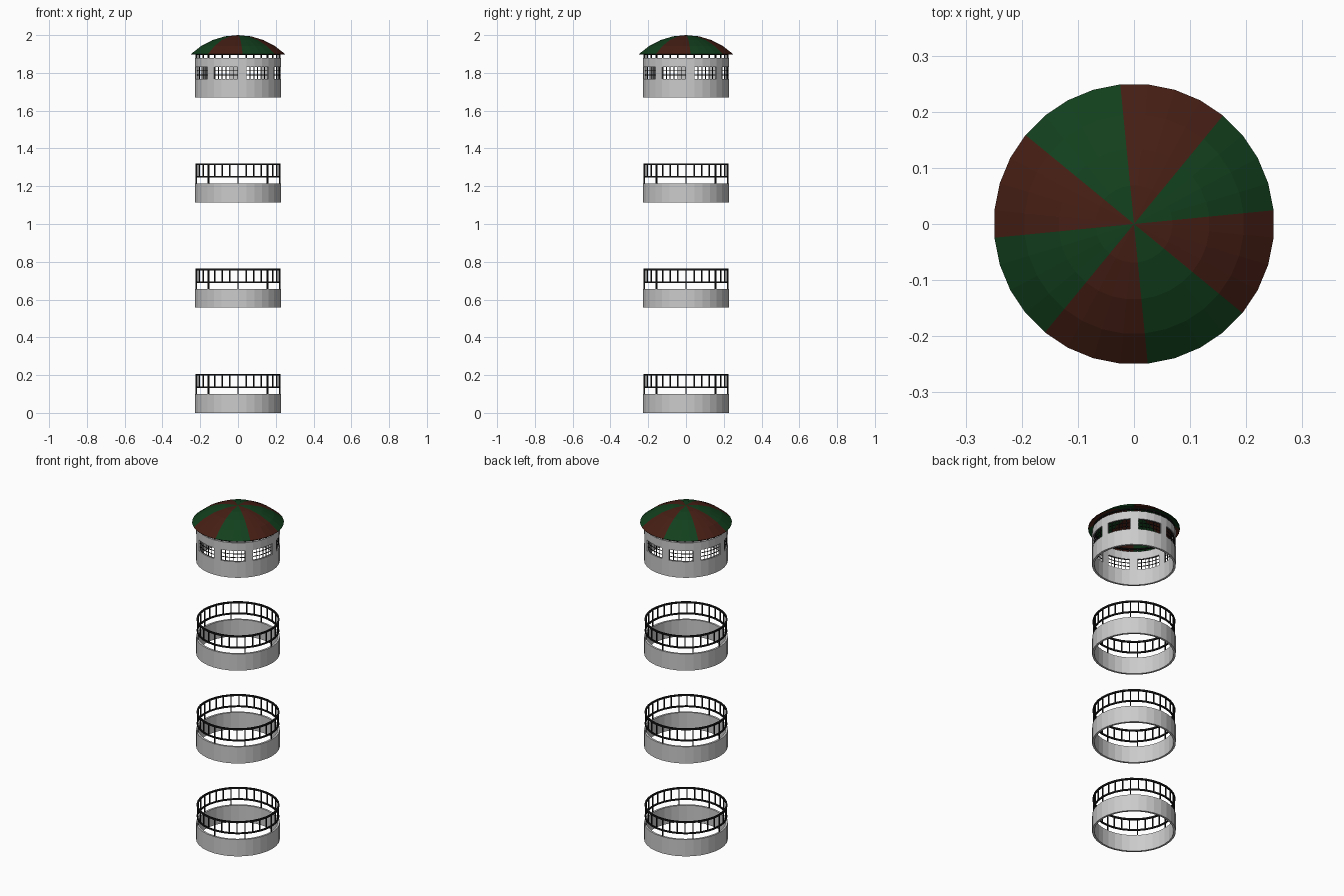
import bpy, bmesh
from math import sin, cos, pi, radians, asin
from mathutils import Matrix, Vector

if "Cube" in bpy.data.objects:
    bpy.data.objects.remove(bpy.data.objects["Cube"])

N = 32                 # sides of every ring
STEP = 2 * pi / N
R_WALL, R_RAIL = 0.228, 0.221
PITCH = 0.557          # storey spacing


def material(name, rgb):
    m = bpy.data.materials.new(name)
    m.diffuse_color = (*rgb, 1)
    m.use_nodes = True
    m.node_tree.nodes["Principled BSDF"].inputs["Base Color"].default_value = m.diffuse_color
    return m


IRON = material("black_iron", (0.01, 0.01, 0.01))
GREEN = material("roof_green", (0.006, 0.05, 0.012))
RED = material("roof_red", (0.06, 0.013, 0.007))


def finish(name, bm, mats=()):
    me = bpy.data.meshes.new(name)
    bm.to_mesh(me)
    bm.free()
    for m in mats:
        me.materials.append(m)
    ob = bpy.data.objects.new(name, me)
    bpy.context.collection.objects.link(ob)
    return ob


def polar(r, a, z):
    return Vector((r * cos(a), r * sin(a), z))


def wall(name, levels, is_hole=lambda seg, row: False):
    """Hollow faceted drum, with optional openings."""
    bm = bmesh.new()
    rows = [[bm.verts.new(polar(R_WALL, i * STEP, z)) for i in range(N)] for z in levels]
    for j in range(len(levels) - 1):
        for i in range(N):
            if not is_hole(i, j):
                k = (i + 1) % N
                bm.faces.new((rows[j][i], rows[j][k], rows[j + 1][k], rows[j + 1][i]))
    ob = finish(name, bm)
    s = ob.modifiers.new("thickness", 'SOLIDIFY')
    s.thickness, s.offset = 0.012, -1


def post(bm, a, z0, z1, w, r=R_RAIL):
    """Upright square bar at an angle around the tower."""
    mat = (Matrix.Translation(polar(r, a, (z0 + z1) / 2)) @ Matrix.Rotation(a, 4, 'Z')
           @ Matrix.Diagonal((w, w, z1 - z0, 1)))
    bmesh.ops.create_cube(bm, size=1, matrix=mat)


def hoop(bm, z, h, w, segs=range(N), r=R_RAIL):
    """Horizontal bar following the given ring segments."""
    for i in segs:
        ring = []
        for a in (i * STEP, (i + 1) * STEP):
            ring.append([bm.verts.new(polar(r + dr, a, z + dz)) for dr, dz in
                         ((-w / 2, -h / 2), (w / 2, -h / 2), (w / 2, h / 2), (-w / 2, h / 2))])
        for k in range(4):
            n = (k + 1) % 4
            bm.faces.new((ring[0][k], ring[0][n], ring[1][n], ring[1][k]))
    bmesh.ops.remove_doubles(bm, verts=bm.verts, dist=1e-5)
    bmesh.ops.recalc_face_normals(bm, faces=bm.faces)


# Three balcony storeys: low wall and railing
for t in range(3):
    z = t * PITCH
    wall(f"balcony_wall_{t + 1}", (z, z + 0.1))
    bm = bmesh.new()
    hoop(bm, z + 0.135, 0.008, 0.008)
    hoop(bm, z + 0.202, 0.009, 0.009)
    for i in range(N):
        post(bm, i * STEP, z + 0.135, z + 0.202, 0.006)
    for i in range(8):
        post(bm, i * pi / 4, z + 0.099, z + 0.135, 0.006)
    finish(f"balcony_railing_{t + 1}", bm, [IRON])

# Top room: eight windows, three segments wide
Z0, ZS, ZH, Z1 = 3 * PITCH, 1.767, 1.832, 1.88
wall("top_room_wall", (Z0, ZS, ZH, Z1), lambda seg, row: row == 1 and seg % 4 != 0)

# Window bars
bm = bmesh.new()
for w in range(8):
    segs = range(4 * w + 1, 4 * w + 4)
    for k in range(4):
        hoop(bm, ZS + (ZH - ZS) * k / 3, 0.003, 0.003, segs)
    for k in range(7):
        a = (4 * w + 1 + k / 2) * STEP
        post(bm, a, ZS, ZH, 0.003, R_RAIL * (cos(STEP / 2) if k % 2 else 1))
finish("window_bars", bm, [IRON])

# Vent grille between wall and roof
bm = bmesh.new()
hoop(bm, 1.897, 0.006, 0.008)
for i in range(N):
    post(bm, i * STEP, Z1 - 0.001, 1.897, 0.006)
finish("vent_grille", bm, [IRON])

# Striped shallow dome
A, H = 0.25, 0.1
RS = (A * A + H * H) / (2 * H)
half = asin(A / RS)
bm = bmesh.new()
rings = []
for j in range(1, 5):
    t = half * j / 4
    rings.append([bm.verts.new(polar(RS * sin(t), (i + 0.5) * STEP, 2 - RS + RS * cos(t)))
                  for i in range(N)])
apex = bm.verts.new((0, 0, 2))
for i in range(N):
    k = (i + 1) % N
    fs = [bm.faces.new((apex, rings[0][i], rings[0][k]))]
    for j in range(3):
        fs.append(bm.faces.new((rings[j][i], rings[j + 1][i], rings[j + 1][k], rings[j][k])))
    for f in fs:
        f.material_index = (i // 4) % 2
roof = finish("striped_roof", bm, [GREEN, RED])
s = roof.modifiers.new("thickness", 'SOLIDIFY')
s.thickness, s.offset = 0.004, -1
